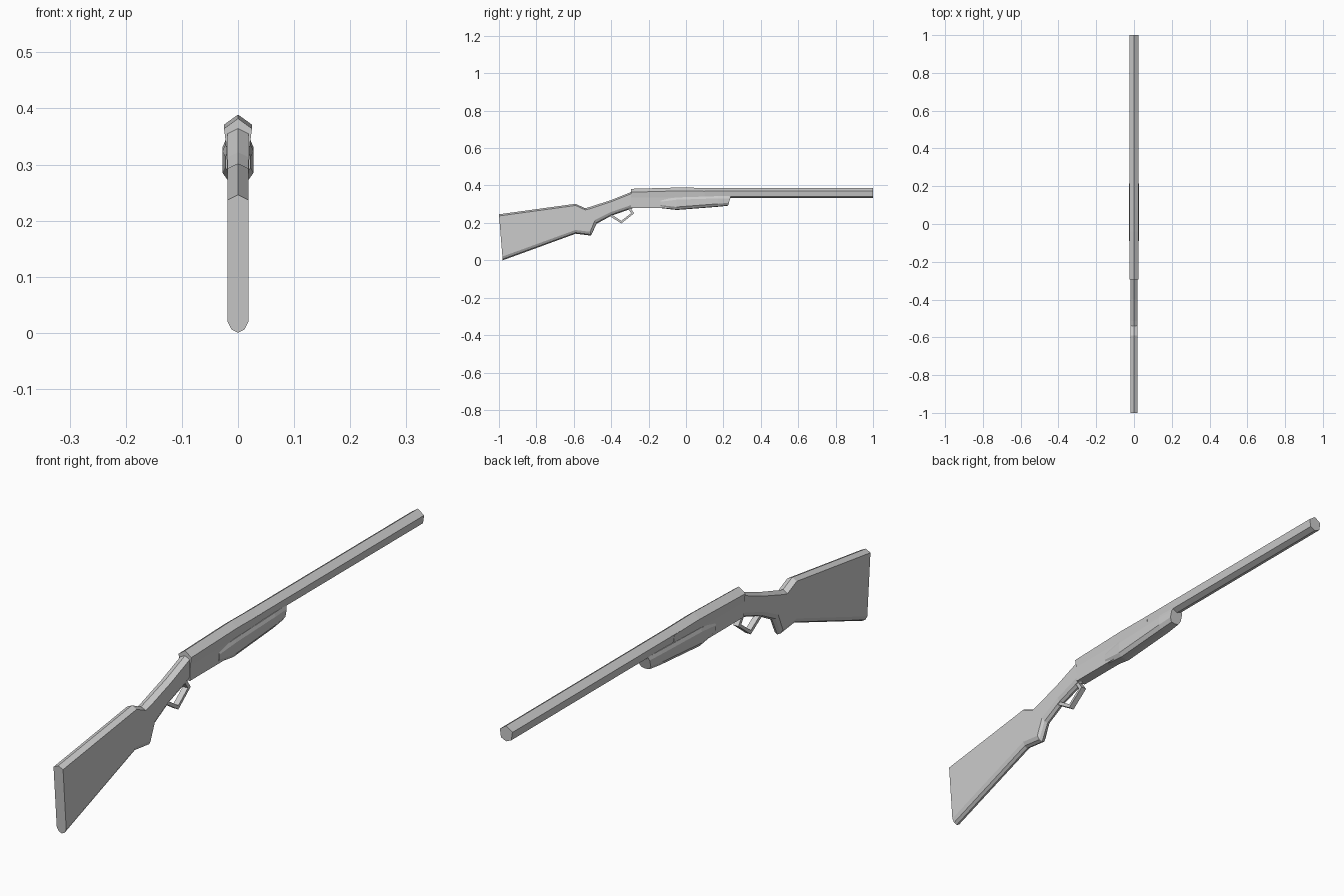
import bpy, bmesh
from mathutils import Vector

if "Cube" in bpy.data.objects:
    bpy.data.objects.remove(bpy.data.objects["Cube"])


def loft(name, rings, closed=False):
    """Skin a list of equal-sized 3D rings into one flat-shaded mesh."""
    bm = bmesh.new()
    loops = [[bm.verts.new(p) for p in ring] for ring in rings]
    n = len(loops[0])
    pairs = list(zip(loops, loops[1:]))
    if closed:
        pairs.append((loops[-1], loops[0]))
    for a, b in pairs:
        for i in range(n):
            j = (i + 1) % n
            bm.faces.new((a[i], a[j], b[j], b[i]))
    if not closed:
        bm.faces.new(loops[0])
        bm.faces.new(loops[-1])
    bmesh.ops.recalc_face_normals(bm, faces=bm.faces)
    mesh = bpy.data.meshes.new(name)
    bm.to_mesh(mesh)
    bm.free()
    obj = bpy.data.objects.new(name, mesh)
    bpy.context.collection.objects.link(obj)
    return obj


def mirror(half):
    """Close a right half-section (x >= 0, top to bottom) across x = 0."""
    return half + [(-x, z) for x, z in reversed(half) if x > 1e-6]


# Stock: ridge on top, rounded belly, slanted sections
def stock_ring(yt, t, yb, b, w=0.0185):
    pts = mirror([(0, t), (w, t - 0.009), (w, b + 0.02),
                  (w * 0.62, b + 0.006), (0, b)])
    return [(x, yt + (yb - yt) * (t - z) / (t - b), z) for x, z in pts]


loft("stock", [stock_ring(*s) for s in (
    (-1.0, 0.246, -0.98, 0.0),
    (-0.59, 0.302, -0.59, 0.142),
    (-0.54, 0.278, -0.508, 0.132),
    (-0.515, 0.285, -0.478, 0.195),
    (-0.40, 0.322, -0.40, 0.238),
    (-0.285, 0.368, -0.285, 0.278))])


# Receiver: peaked top, straight tapering sides
def receiver_ring(y, t, b):
    return [(x, y, z) for x, z in mirror(
        [(0, t), (0.025, t - 0.018), (0.021, 0.335), (0.019, b)])]


loft("receiver", [receiver_ring(*s) for s in (
    (-0.295, 0.382, 0.28), (-0.04, 0.389, 0.28), (0.10, 0.387, 0.30))])

# Barrel: six-sided bar
section = mirror([(0, 0.387), (0.0245, 0.37), (0.020, 0.341), (0, 0.332)])
loft("barrel", [[(x, y, z) for x, z in section] for y in (0.0, 1.0)])


# Fore-end grip
def grip_ring(yt, t, yb, b, w):
    pts = mirror([(0, t), (w * 0.82, t), (w, t - 0.012),
                  (w, b + 0.016), (w * 0.64, b + 0.002), (0, b)])
    return [(x, yt + (yb - yt) * (t - z) / (t - b), z) for x, z in pts]


loft("fore_end", [grip_ring(*s) for s in (
    (-0.135, 0.325, -0.135, 0.279, 0.0225),
    (-0.05, 0.336, -0.05, 0.269, 0.0275),
    (0.17, 0.343, 0.17, 0.286, 0.0275),
    (0.24, 0.343, 0.225, 0.292, 0.024))])

# Trigger guard: flat bent strip
outer = [(-0.41, 0.238), (-0.346, 0.197), (-0.277, 0.251), (-0.300, 0.284)]
inner = [(-0.395, 0.243), (-0.346, 0.211), (-0.293, 0.252), (-0.312, 0.280)]
W = 0.01
loft("trigger_guard", [[(-W, *o), (W, *o), (W, *i), (-W, *i)]
                       for o, i in zip(outer, inner)])
